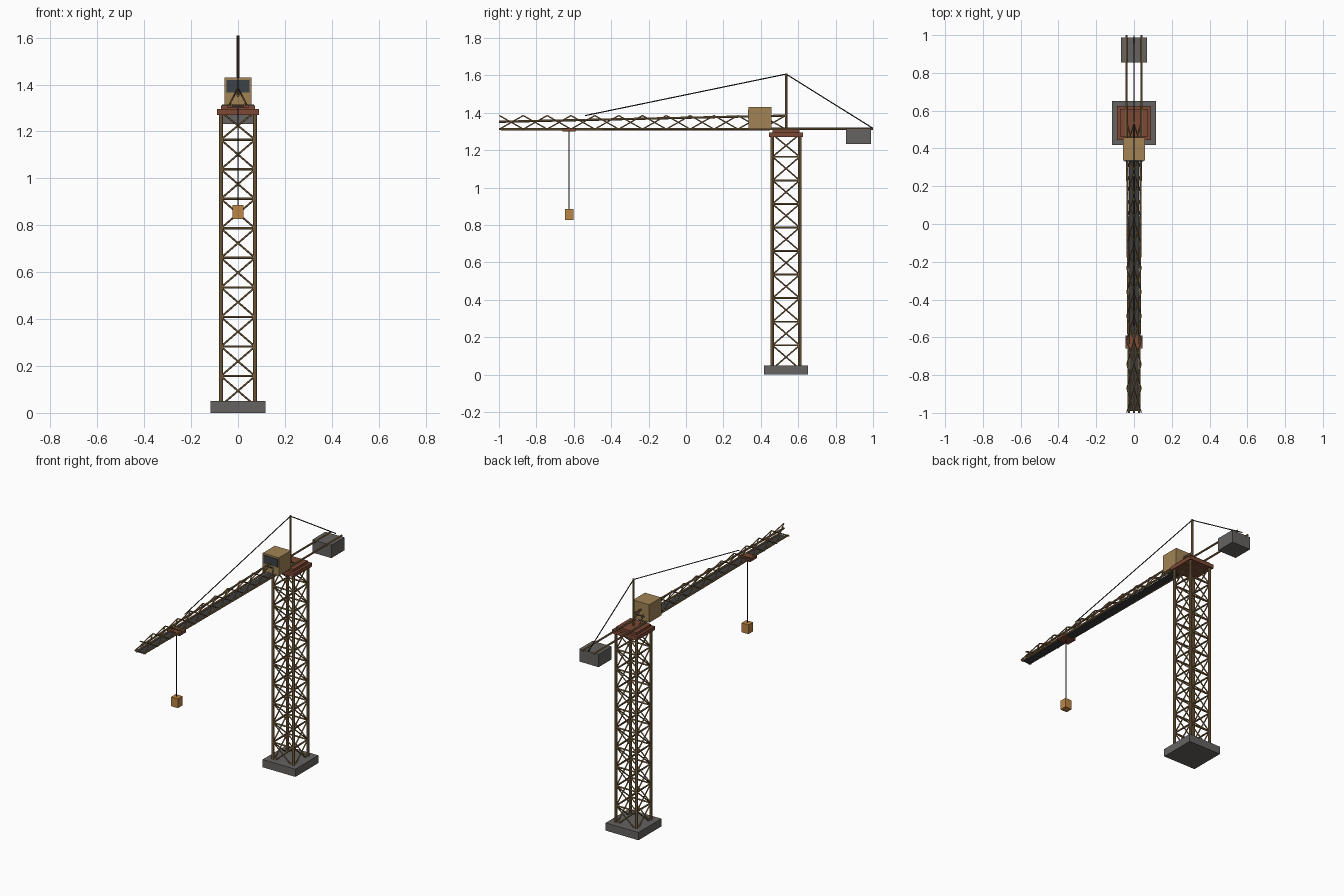
import bpy, bmesh
from mathutils import Vector, Matrix

cube = bpy.data.objects.get("Cube")
if cube:
    bpy.data.objects.remove(cube, do_unlink=True)


def material(name, r, g, b):
    m = bpy.data.materials.new(name)
    m.use_nodes = True
    m.diffuse_color = (r, g, b, 1)
    m.node_tree.nodes["Principled BSDF"].inputs["Base Color"].default_value = (r, g, b, 1)
    return m


STEEL = material("ochre steel", 0.27, 0.17, 0.07)
CAB = material("cab tan", 0.36, 0.23, 0.09)
CONCRETE = material("concrete grey", 0.13, 0.125, 0.12)
RUST = material("rust red", 0.2, 0.065, 0.035)
CABLE = material("cable black", 0.02, 0.02, 0.02)
DECK = material("deck dark grey", 0.045, 0.045, 0.045)
GLASS = material("dark glass", 0.045, 0.055, 0.065)
LOAD = material("load orange", 0.5, 0.24, 0.06)


def finish(name, bm, mat):
    me = bpy.data.meshes.new(name)
    bm.to_mesh(me)
    bm.free()
    me.materials.append(mat)
    ob = bpy.data.objects.new(name, me)
    bpy.context.collection.objects.link(ob)
    return ob


def box(name, mat, x, y, z):
    """Box from (low, high) ranges on each axis."""
    bm = bmesh.new()
    size = Matrix.Diagonal((x[1] - x[0], y[1] - y[0], z[1] - z[0], 1))
    mid = Vector((sum(x) / 2, sum(y) / 2, sum(z) / 2))
    bmesh.ops.create_cube(bm, size=1, matrix=Matrix.Translation(mid) @ size)
    return finish(name, bm, mat)


def rods(name, mat, radius, pairs, sides=8):
    """One object made of straight rods between pairs of points."""
    bm = bmesh.new()
    for a, b in pairs:
        a, b = Vector(a), Vector(b)
        d = b - a
        m = Matrix.Translation((a + b) / 2) @ d.to_track_quat("Z", "Y").to_matrix().to_4x4()
        bmesh.ops.create_cone(bm, cap_ends=True, segments=sides, radius1=radius,
                              radius2=radius, depth=d.length, matrix=m)
    return finish(name, bm, mat)


def centred(half, mid=0.0):
    return (mid - half, mid + half)


# Tower: footing, legs, ring bars and crossed braces
TY, H = 0.535, 0.073
box("footing", CONCRETE, centred(0.117), centred(0.117, TY), (0, 0.05))
corners = [(-H, TY - H), (H, TY - H), (H, TY + H), (-H, TY + H)]
rods("tower_legs", STEEL, 0.009, [((x, y, 0.04), (x, y, 1.28)) for x, y in corners])

bars, braces = [], []
BAYS, STEP, START = 10, 0.126, 0.031
for i in range(BAYS):
    low = START + i * STEP
    high = min(low + STEP, 1.285)
    for k in range(4):
        p, q = corners[k], corners[(k + 1) % 4]
        if i:
            bars.append(((*p, low), (*q, low)))
        braces.append(((*p, low), (*q, high)))
        braces.append(((*q, low), (*p, high)))
rods("tower_bars", STEEL, 0.005, bars)
rods("tower_braces", STEEL, 0.004, braces, 6)

# Slewing platform
box("slewing_base", RUST, centred(0.089), centred(0.091, TY), (1.27, 1.295))
box("slewing_top", RUST, centred(0.073), centred(0.073, TY), (1.295, 1.311))

# Jib: tapering chords, crossed lacing and a walkway
ROOT, TIP, FLOOR, TOP = 0.53, -1.0, 1.313, 1.385
chords = [((s * 0.037, ROOT, FLOOR), (s * 0.027, TIP, FLOOR)) for s in (-1, 1)]
chords.append(((0, ROOT, TOP), (0, TIP, 1.352)))
rods("jib_chords", STEEL, 0.006, chords)

lacing = []
N = 12
for i in range(N):
    a = TIP + 0.003 + i * (ROOT - TIP) / N
    b = a + (ROOT - TIP) / N - 0.001
    for s in (-1, 1):
        lacing.append(((0, a, TOP), (s * 0.038, b, FLOOR)))
        lacing.append(((s * 0.038, a, FLOOR), (0, b, TOP)))
rods("jib_lacing", STEEL, 0.0035, lacing, 6)
box("jib_walkway", DECK, centred(0.026), (-0.99, 0.45), (1.305, 1.311))

# Counter jib and ballast
rods("counter_jib_rails", STEEL, 0.006,
     [((s * 0.04, 0.45, FLOOR + 0.002), (s * 0.04, 1.0, FLOOR + 0.002)) for s in (-1, 1)])
box("counterweight", CONCRETE, centred(0.068), (0.855, 0.988), (1.232, 1.315))

# Mast head and stay cables
peak = (0, TY, 1.607)
rods("mast", STEEL, 0.007, [((0, TY, 1.3), (0, TY, 1.61))])
rods("stay_cables", CABLE, 0.003, [(peak, (0, -0.54, 1.385)), (peak, (0, 0.998, 1.318))], 6)

# Operator cab with front window
box("cab", CAB, centred(0.058), (0.335, 0.458), (1.314, 1.43))
box("cab_window", GLASS, centred(0.05), (0.331, 0.337), (1.367, 1.419))

# Trolley, hoist cable and load
HY = -0.625
box("trolley", RUST, centred(0.044), centred(0.034, HY), (1.3, 1.316))
rods("hoist_cable", CABLE, 0.003, [((0, HY, 0.88), (0, HY, 1.305))], 6)
box("load_block", LOAD, centred(0.024), centred(0.023, HY), (0.826, 0.886))
